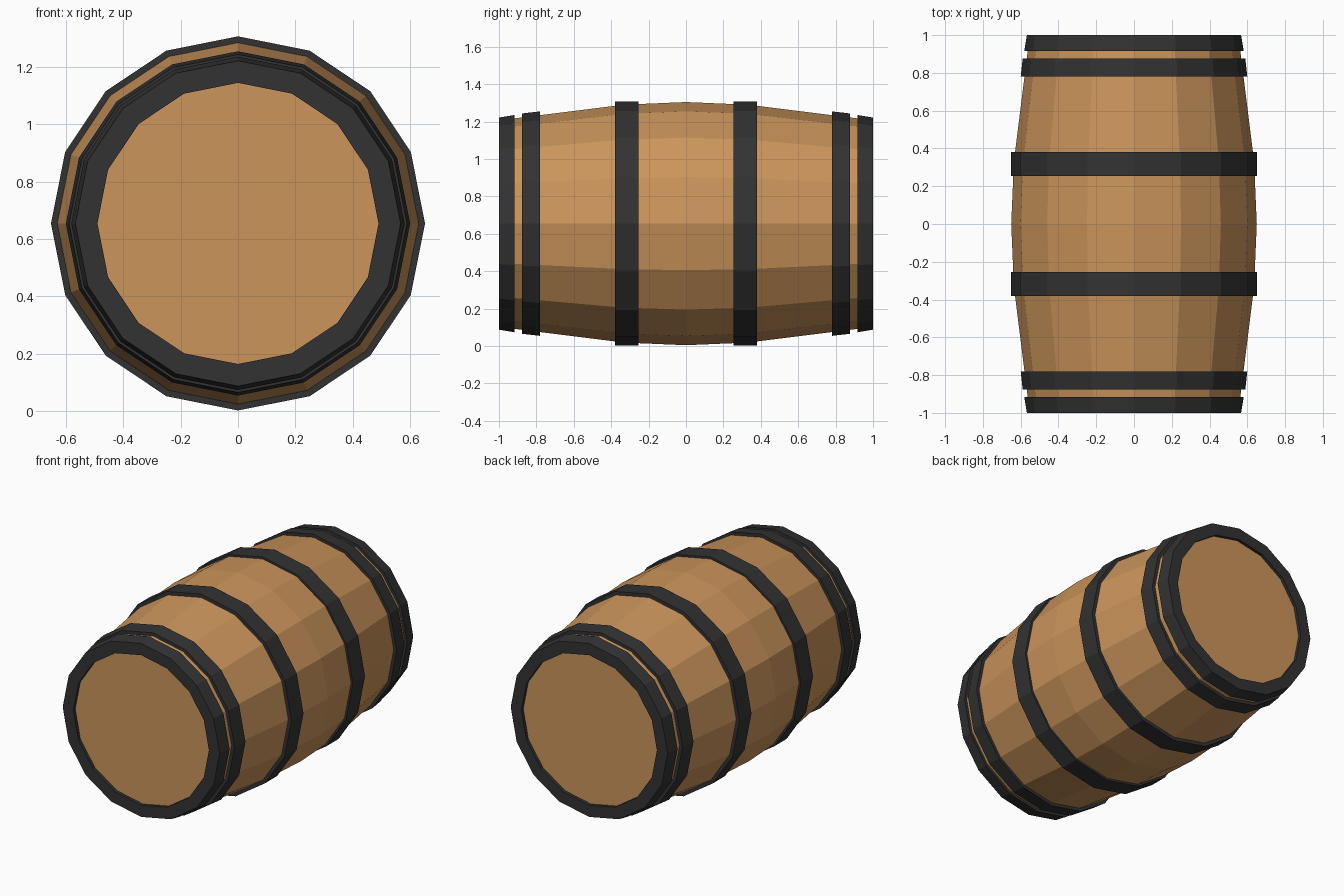
import bpy, bmesh
from math import sin, cos, pi

if "Cube" in bpy.data.objects:
    bpy.data.objects.remove(bpy.data.objects["Cube"])

SIDES = 16
CZ = 0.654  # height of the barrel axis


def material(name, rgb):
    m = bpy.data.materials.new(name)
    m.diffuse_color = (*rgb, 1)
    m.use_nodes = True
    m.node_tree.nodes["Principled BSDF"].inputs["Base Color"].default_value = m.diffuse_color
    return m


wood = material("wood", (0.60, 0.30, 0.105))
iron = material("iron", (0.032, 0.032, 0.032))


def lathe(name, profile, mat, closed=False):
    """Revolve (y, radius) points around the barrel axis; open profiles get capped."""
    bm = bmesh.new()
    rings = []
    for y, r in profile:
        rings.append([bm.verts.new((r * sin(2 * pi * i / SIDES), y,
                                    CZ + r * cos(2 * pi * i / SIDES)))
                      for i in range(SIDES)])
    pairs = list(zip(rings, rings[1:]))
    if closed:
        pairs.append((rings[-1], rings[0]))
    else:
        bm.faces.new(rings[0])
        bm.faces.new(rings[-1])
    for a, b in pairs:
        for i in range(SIDES):
            j = (i + 1) % SIDES
            bm.faces.new((a[i], a[j], b[j], b[i]))
    bmesh.ops.recalc_face_normals(bm, faces=bm.faces[:])
    me = bpy.data.meshes.new(name)
    bm.to_mesh(me)
    bm.free()
    me.materials.append(mat)
    ob = bpy.data.objects.new(name, me)
    bpy.context.collection.objects.link(ob)
    return ob


# Bulging wooden body, its flat ends form the recessed heads
half = [(0.33, 0.636), (0.98, 0.555)]
lathe("barrel_body",
      [(-y, r) for y, r in reversed(half)] + [(0, 0.65)] + half, wood)

# Iron hoops: inner edge y, outer edge y, radius at each, wall depth
for s, side in ((-1, "front"), (1, "back")):
    for name, y0, y1, r0, r1, d in (("middle_hoop", 0.255, 0.38, 0.652, 0.652, 0.03),
                                    ("outer_hoop", 0.78, 0.877, 0.60, 0.589, 0.03)):
        lathe(f"{side}_{name}", [(s * y0, r0), (s * y1, r1),
                                 (s * y1, r1 - d), (s * y0, r0 - d)], iron, True)
    # End rim wraps over the edge of the head
    lathe(f"{side}_rim", [(s * 0.917, 0.581), (s * 1.0, 0.567), (s * 1.0, 0.49),
                          (s * 0.975, 0.49), (s * 0.975, 0.545), (s * 0.917, 0.555)],
          iron, True)
